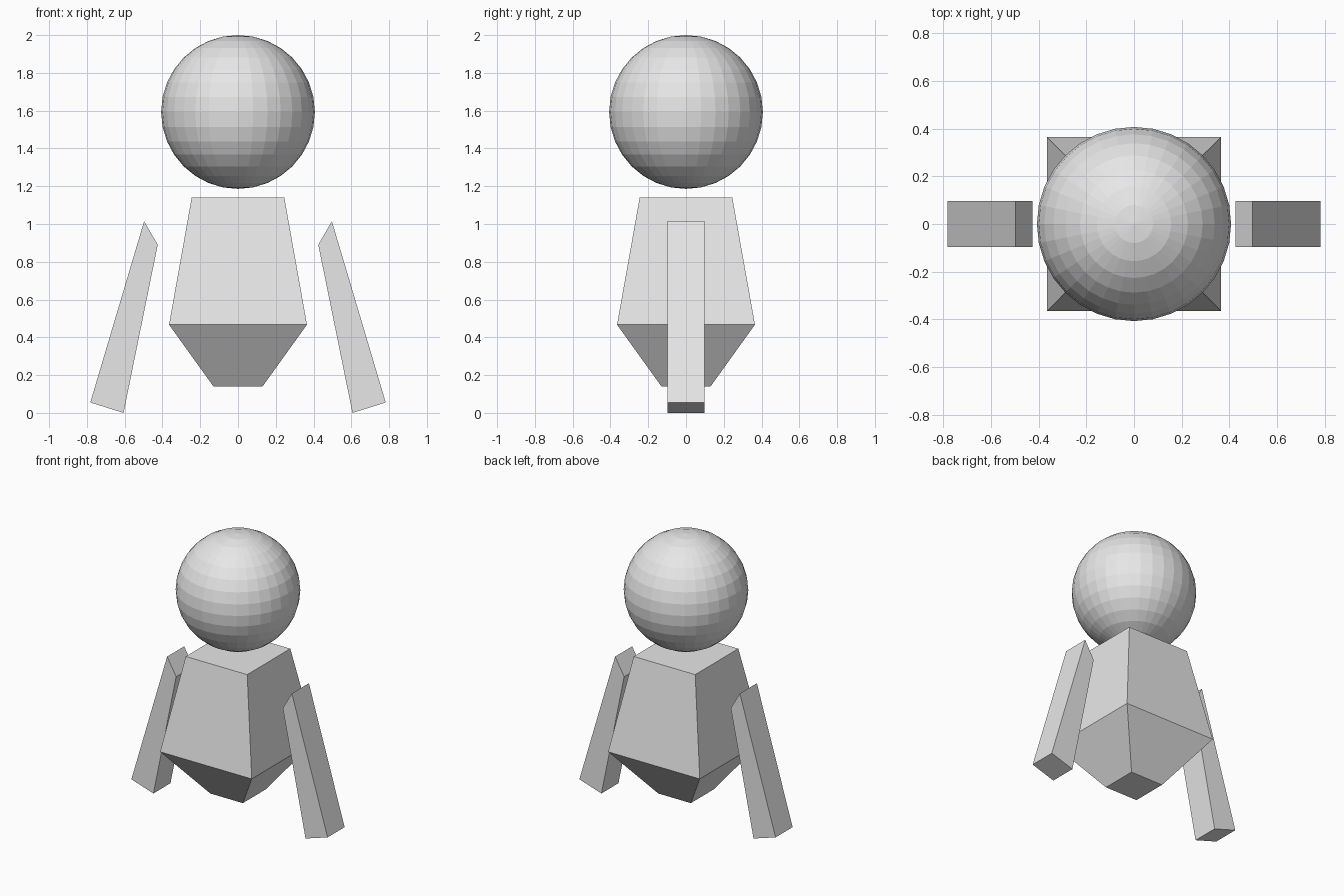
import bpy
import bmesh

cube = bpy.data.objects.get("Cube")
if cube:
    bpy.data.objects.remove(cube, do_unlink=True)

# One plain grey for every part
grey = bpy.data.materials.new("plain grey")
grey.use_nodes = True
color = (0.8, 0.8, 0.8, 1)
grey.diffuse_color = color
grey.node_tree.nodes["Principled BSDF"].inputs["Base Color"].default_value = color


def finish(bm, name):
    """Turn a bmesh into a flat shaded object."""
    bmesh.ops.recalc_face_normals(bm, faces=bm.faces)
    mesh = bpy.data.meshes.new(name)
    bm.to_mesh(mesh)
    bm.free()
    mesh.materials.append(grey)
    obj = bpy.data.objects.new(name, mesh)
    bpy.context.collection.objects.link(obj)
    return obj


def loft(name, rings):
    """Skin a stack of four-point rings and cap both ends."""
    bm = bmesh.new()
    loops = [[bm.verts.new(p) for p in ring] for ring in rings]
    for a, b in zip(loops, loops[1:]):
        for i in range(4):
            j = (i + 1) % 4
            bm.faces.new((a[i], a[j], b[j], b[i]))
    bm.faces.new(loops[0])
    bm.faces.new(loops[-1])
    return finish(bm, name)


# Head: floating faceted ball
bm = bmesh.new()
bmesh.ops.create_uvsphere(bm, u_segments=32, v_segments=16, radius=0.407)
head = finish(bm, "head")
head.location.z = 1.593

# Torso: square sections, widest at the waist, tapering to the base
corners = [(-1, -1), (1, -1), (1, 1), (-1, 1)]
sections = [(0.13, 0.14), (0.365, 0.467), (0.245, 1.14)]
loft("torso", [[(x * h, y * h, z) for x, y in corners] for h, z in sections])

# Arms: slanted bars with a beveled shoulder, one per side
profile = [(0.497, 1.015), (0.425, 0.89), (0.606, 0.0), (0.782, 0.055)]
for side, name in ((1, "left_arm"), (-1, "right_arm")):
    loft(name, [[(side * x, y, z) for x, z in profile] for y in (-0.097, 0.097)])
